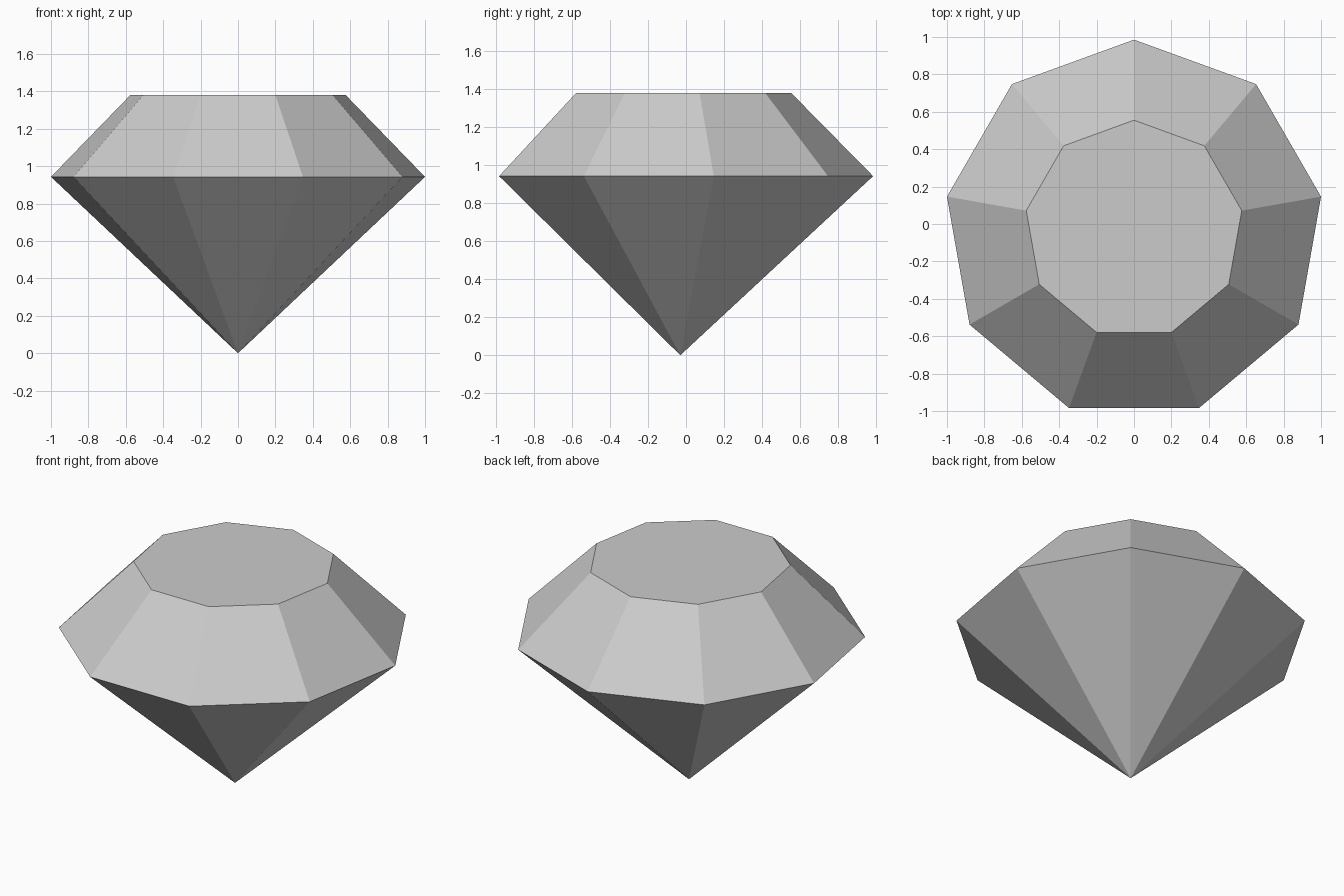
import bpy
import bmesh
from math import cos, sin, tau

cube = bpy.data.objects.get("Cube")
if cube:
    bpy.data.objects.remove(cube, do_unlink=True)

SIDES = 9
CENTRE_Y = -0.03
GIRDLE_RADIUS, GIRDLE_Z = 1.0154, 0.943
TABLE_RADIUS, TABLE_Z = 0.585, 1.38

# Single gem colour
grey = bpy.data.materials.new("light_grey")
grey.use_nodes = True
colour = (0.6, 0.6, 0.6, 1)
grey.diffuse_color = colour
grey.node_tree.nodes["Principled BSDF"].inputs["Base Color"].default_value = colour

bm = bmesh.new()


def ring(radius, z):
    """Regular polygon of vertices with one corner pointing to the back."""
    angles = [tau * i / SIDES for i in range(SIDES)]
    return [bm.verts.new((-radius * sin(a), CENTRE_Y + radius * cos(a), z)) for a in angles]


# Faceted gem: pointed pavilion, sloping crown and flat table
tip = bm.verts.new((0, CENTRE_Y, 0))
girdle = ring(GIRDLE_RADIUS, GIRDLE_Z)
table = ring(TABLE_RADIUS, TABLE_Z)
for i in range(SIDES):
    j = (i + 1) % SIDES
    bm.faces.new((tip, girdle[j], girdle[i]))
    bm.faces.new((girdle[i], girdle[j], table[j], table[i]))
bm.faces.new(table)
bmesh.ops.recalc_face_normals(bm, faces=bm.faces)

mesh = bpy.data.meshes.new("cut_gem")
bm.to_mesh(mesh)
bm.free()
mesh.materials.append(grey)
gem = bpy.data.objects.new("cut_gem", mesh)
bpy.context.collection.objects.link(gem)
